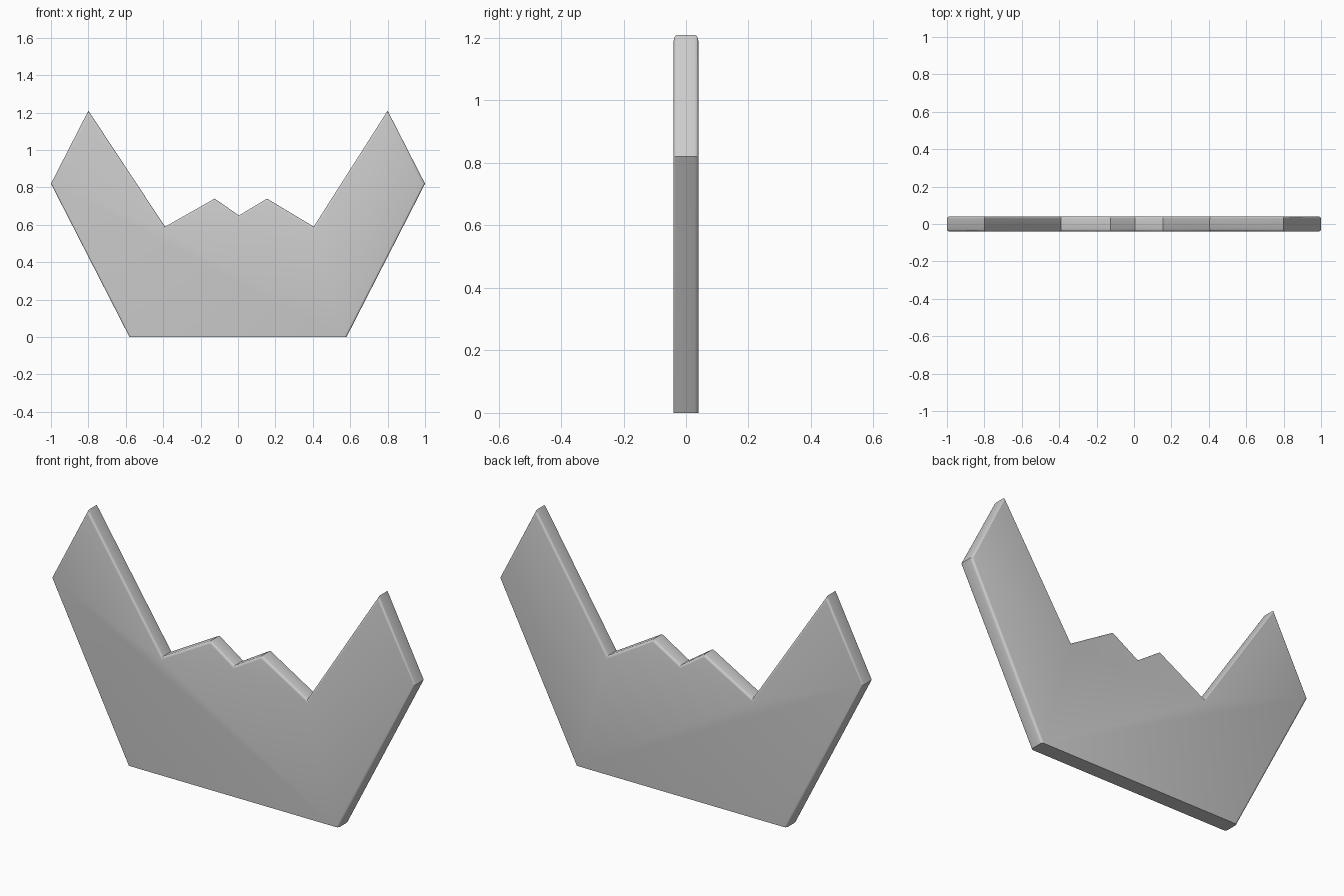
import bpy, bmesh

if "Cube" in bpy.data.objects:
    bpy.data.objects.remove(bpy.data.objects["Cube"])

# Front outline (x, z), counter-clockwise seen from the front
OUTLINE = [(-0.58, 0), (0.58, 0), (1.0, 0.82), (0.80, 1.21), (0.405, 0.59),
           (0.155, 0.74), (0.005, 0.65), (-0.125, 0.74), (-0.39, 0.59),
           (-0.80, 1.21), (-1.0, 0.82)]
HALF = 0.04

# Flat plate: outline extruded through its thickness
bm = bmesh.new()
front = bm.faces.new([bm.verts.new((x, -HALF, z)) for x, z in OUTLINE])
ext = bmesh.ops.extrude_face_region(bm, geom=[front], use_keep_orig=True)
back_verts = [g for g in ext["geom"] if isinstance(g, bmesh.types.BMVert)]
bmesh.ops.translate(bm, verts=back_verts, vec=(0, 2 * HALF, 0))
bmesh.ops.recalc_face_normals(bm, faces=bm.faces)

# Softened rims front and back, with the base left sharp
rims = [e for e in bm.edges
        if abs(e.verts[0].co.y - e.verts[1].co.y) < 1e-5
        and max(v.co.z for v in e.verts) > 0.01]
bmesh.ops.bevel(bm, geom=rims, offset=0.012, offset_type='OFFSET',
                segments=3, profile=0.5, affect='EDGES', clamp_overlap=True)

mesh = bpy.data.meshes.new("winged_plate")
bm.to_mesh(mesh)
bm.free()
plate = bpy.data.objects.new("winged_plate", mesh)
bpy.context.collection.objects.link(plate)

# Smooth rims, sharp corners
bpy.context.view_layer.objects.active = plate
plate.select_set(True)
bpy.ops.object.shade_smooth_by_angle(angle=0.6)
